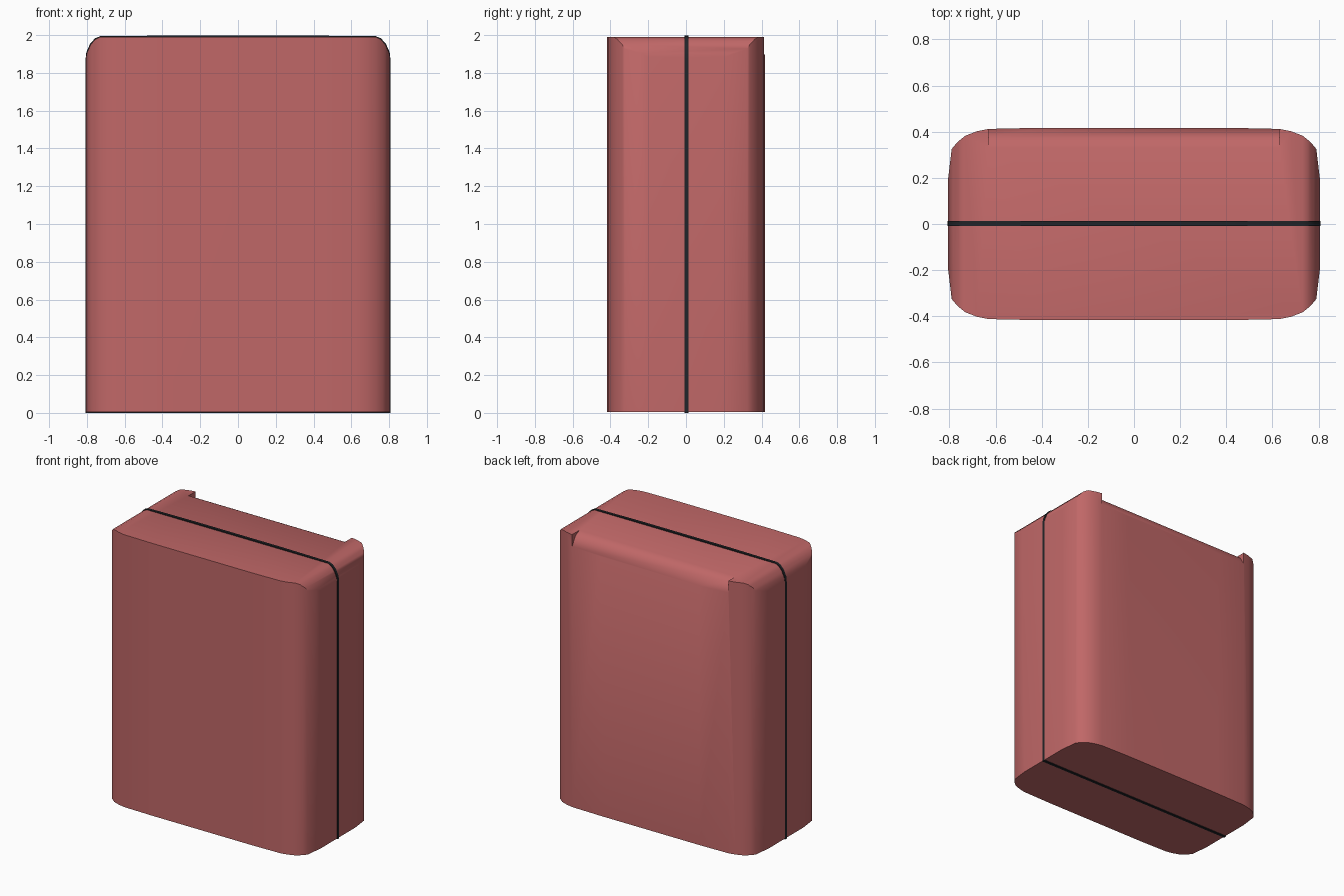
import bpy, bmesh, math
from mathutils import Vector

if "Cube" in bpy.data.objects:
    bpy.data.objects.remove(bpy.data.objects["Cube"])


def material(name, rgb):
    m = bpy.data.materials.new(name)
    m.diffuse_color = (*rgb, 1)
    m.use_nodes = True
    m.node_tree.nodes["Principled BSDF"].inputs["Base Color"].default_value = m.diffuse_color
    return m


RED = material("dusty_red", (0.53, 0.137, 0.137))
BLACK = material("seam_black", (0.015, 0.017, 0.02))


def prism(name, pts, axis, lo, hi, mat):
    """Extrude a 2D outline along an axis ('x': pts=yz, 'y': pts=xz, 'z': pts=xy)."""
    place = {"x": lambda a, b, t: (t, a, b),
             "y": lambda a, b, t: (a, t, b),
             "z": lambda a, b, t: (a, b, t)}[axis]
    bm = bmesh.new()
    low = [bm.verts.new(place(a, b, lo)) for a, b in pts]
    high = [bm.verts.new(place(a, b, hi)) for a, b in pts]
    bm.faces.new(low)
    bm.faces.new(high)
    for i in range(len(pts)):
        j = (i + 1) % len(pts)
        bm.faces.new((low[i], low[j], high[j], high[i]))
    bmesh.ops.recalc_face_normals(bm, faces=bm.faces)
    me = bpy.data.meshes.new(name)
    bm.to_mesh(me)
    bm.free()
    me.materials.append(mat)
    ob = bpy.data.objects.new(name, me)
    bpy.context.collection.objects.link(ob)
    return ob


def activate(ob):
    bpy.ops.object.select_all(action="DESELECT")
    ob.select_set(True)
    bpy.context.view_layer.objects.active = ob


def boolean(ob, cutter, op):
    cutter.hide_render = True
    mod = ob.modifiers.new("cut", "BOOLEAN")
    mod.object, mod.operation, mod.solver = cutter, op, "EXACT"
    activate(ob)
    bpy.ops.object.modifier_apply(modifier=mod.name)
    bpy.data.objects.remove(cutter)


def smooth(ob, degrees):
    activate(ob)
    bpy.ops.object.shade_smooth_by_angle(angle=math.radians(degrees))


# Rounded plan outline, mirrored from one quarter
quarter = [(0.805, 0.2), (0.79, 0.325), (0.765, 0.355), (0.73, 0.383),
           (0.68, 0.402), (0.63, 0.412), (0.4, 0.417)]
half = quarter + [(-x, y) for x, y in reversed(quarter)]
plan = half + [(-x, -y) for x, y in half]

# Front outline with rounded top shoulders
shoulder = [(0.81, 0.005), (0.81, 1.86), (0.8, 1.905), (0.78, 1.95),
            (0.755, 1.978), (0.73, 1.99)]
front = shoulder + [(-x, z) for x, z in reversed(shoulder)]

# Case body: plan extrusion trimmed by the front outline
body = prism("case_body", plan, "z", 0.005, 2.2, RED)
boolean(body, prism("shoulder_cutter", front, "y", -1, 1, RED), "INTERSECT")

# Sloped cut along the rear top edge, leaving the corners standing
slope = [(0.33, 1.99), (0.375, 1.965), (0.42, 1.89), (0.6, 1.89), (0.6, 2.1), (0.33, 2.1)]
boolean(body, prism("rear_edge_cutter", slope, "x", -0.63, 0.63, RED), "DIFFERENCE")
smooth(body, 40)

# Thin dark seam around the middle, slightly proud of the body
ring = [(0.808, 0.0), (0.808, 1.862), (0.803, 1.909), (0.783, 1.954),
        (0.757, 1.983), (0.73, 1.994), (0.35, 1.998)]
outline = ring + [(-x, z) for x, z in reversed(ring)]
seam = prism("middle_seam", outline, "y", -0.008, 0.012, BLACK)
smooth(seam, 40)
